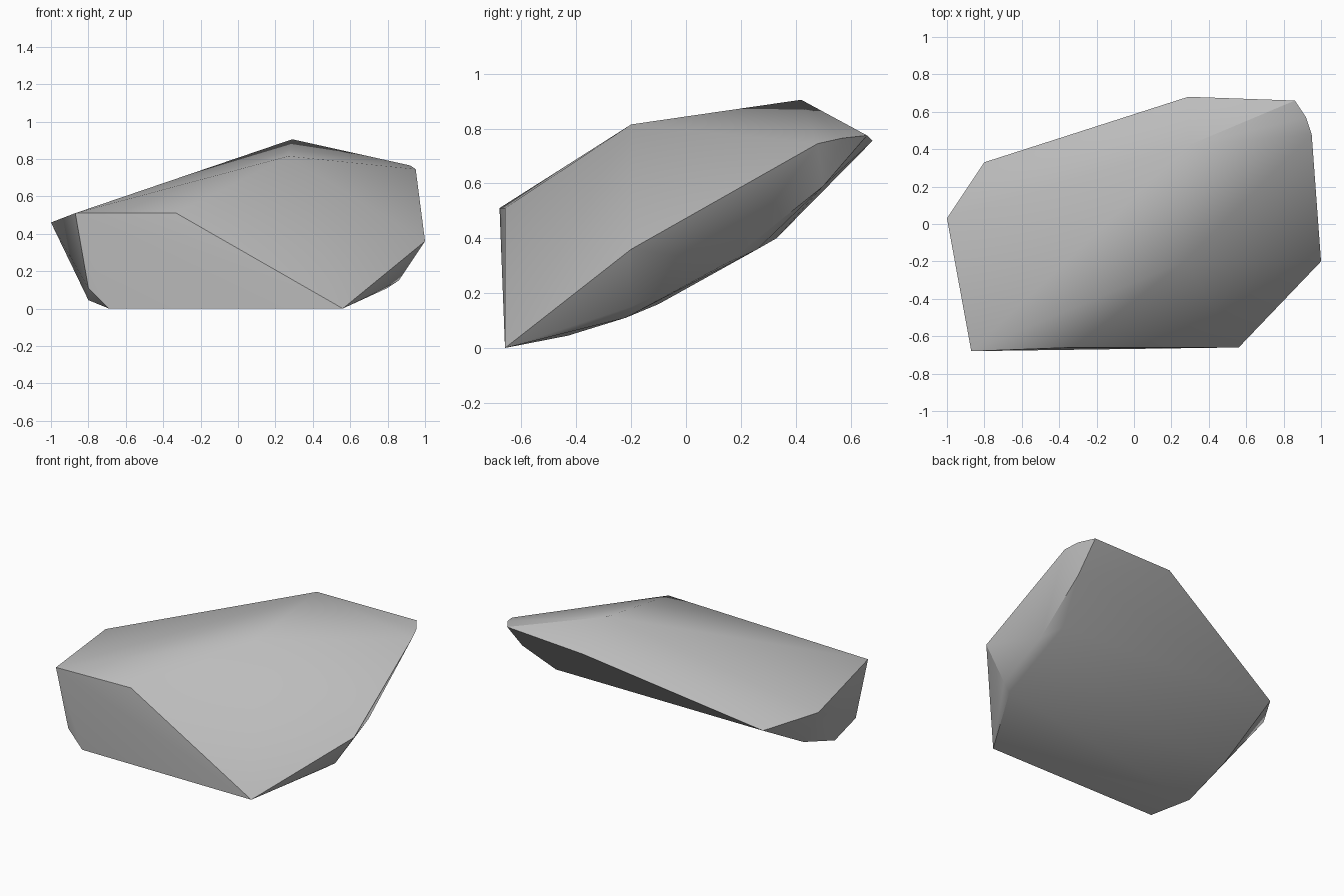
import bpy
import bmesh
import math

default_cube = bpy.data.objects.get("Cube")
if default_cube:
    bpy.data.objects.remove(default_cube, do_unlink=True)


def make_material(name, color):
    material = bpy.data.materials.new(name)
    material.use_nodes = True
    material.diffuse_color = color
    shader = next(n for n in material.node_tree.nodes if n.type == "BSDF_PRINCIPLED")
    shader.inputs["Base Color"].default_value = color
    shader.inputs["Roughness"].default_value = 0.9
    return material


def make_hull(name, corner_groups, material):
    """Wrap a convex stone skin around groups of corner points."""
    bm = bmesh.new()
    for group in corner_groups:
        for corner in group:
            bm.verts.new(corner)
    result = bmesh.ops.convex_hull(bm, input=bm.verts[:])
    # Remove any corner swallowed by the hull
    loose = [v for v in bm.verts if not v.link_faces]
    bmesh.ops.delete(bm, geom=loose, context="VERTS")
    bmesh.ops.recalc_face_normals(bm, faces=bm.faces[:])
    mesh = bpy.data.meshes.new(name)
    bm.to_mesh(mesh)
    bm.free()
    mesh.materials.append(material)
    stone = bpy.data.objects.new(name, mesh)
    bpy.context.collection.objects.link(stone)
    return stone


# Upright chipped face at the front
front_face = [(-.87, -.68, .51), (-.33, -.66, .51), (.56, -.66, 0), (-.69, -.66, 0)]

# High ridge and the back rim
ridge = [(.27, -.2, .815), (.29, .42, .905)]
back_rim = [(.29, .68, .755), (.86, .66, .775), (.92, .57, .765), (.95, .48, .745)]

# Worn corners down each end
left_end = [(1, -.2, .36), (.86, -.2, .15), (.8, -.22, .11), (.86, .15, .31),
            (.78, .26, .36), (.86, .5, .59)]
right_end = [(-1, .03, .46), (-.8, .33, .4), (-.8, -.1, .16),
             (-.8, -.43, .045), (-.8, -.65, .11)]

stone_grey = make_material("stone grey", (.5, .5, .5, 1))
boulder = make_hull("boulder", [front_face, ridge, back_rim, left_end, right_end], stone_grey)

# Soft facets with crisp main edges
bpy.ops.object.select_all(action="DESELECT")
boulder.select_set(True)
bpy.context.view_layer.objects.active = boulder
bpy.ops.object.shade_smooth_by_angle(angle=math.radians(30))
